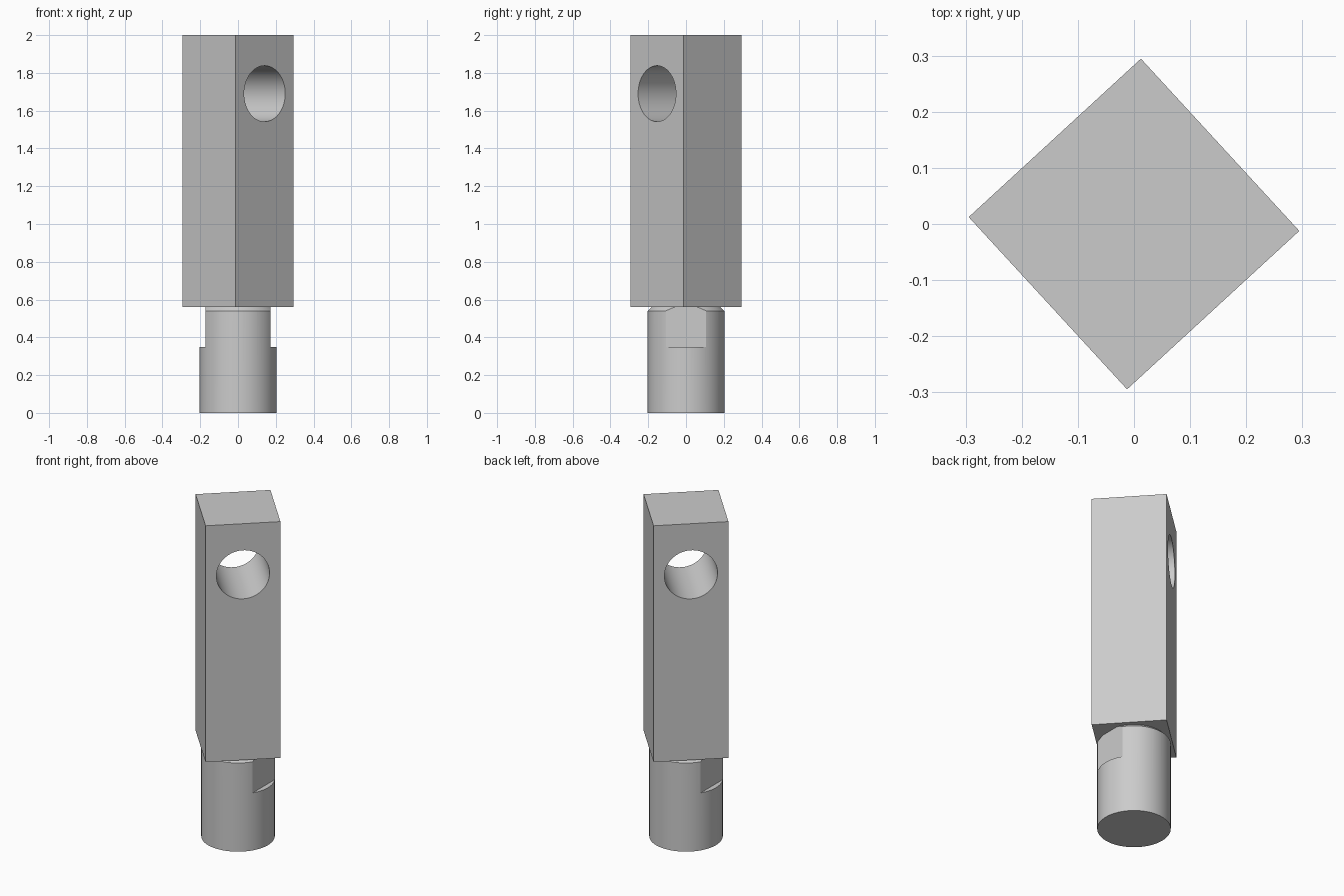
import bpy, math
from mathutils import Vector

if "Cube" in bpy.data.objects:
    bpy.data.objects.remove(bpy.data.objects["Cube"], do_unlink=True)

TURN = math.radians(42.6)
SIDE = 0.417
RADIUS = 0.203
BLOCK_BOTTOM, TOP = 0.56, 2.0
CHAMFER = 0.02
FLAT_X, FLAT_Z = 0.173, 0.35

steel = bpy.data.materials.new("plain grey steel")
steel.use_nodes = True
grey = (0.6, 0.6, 0.6, 1)
steel.diffuse_color = grey
steel.node_tree.nodes["Principled BSDF"].inputs["Base Color"].default_value = grey


def finish(name):
    ob = bpy.context.object
    ob.name = name
    bpy.ops.object.transform_apply(location=False, rotation=True, scale=True)
    ob.data.materials.append(steel)
    return ob


def box(name, size, loc, turn=0):
    bpy.ops.mesh.primitive_cube_add(size=1, location=loc, rotation=(0, 0, turn))
    bpy.context.object.scale = size
    return finish(name)


def rod(name, r1, r2, depth, loc, rot=(0, 0, 0)):
    bpy.ops.mesh.primitive_cone_add(vertices=96, radius1=r1, radius2=r2,
                                    depth=depth, location=loc, rotation=rot)
    return finish(name)


def combine(target, other, operation):
    mod = target.modifiers.new(operation.lower(), "BOOLEAN")
    mod.operation = operation
    mod.solver = "EXACT"
    mod.object = other
    bpy.ops.object.select_all(action="DESELECT")
    target.select_set(True)
    bpy.context.view_layer.objects.active = target
    bpy.ops.object.modifier_apply(modifier=mod.name)
    bpy.data.objects.remove(other, do_unlink=True)


def smooth(ob):
    bpy.ops.object.select_all(action="DESELECT")
    ob.select_set(True)
    bpy.context.view_layer.objects.active = ob
    bpy.ops.object.shade_smooth_by_angle(angle=math.radians(30))


# Square block with a round cross hole through two opposite faces
height = TOP - BLOCK_BOTTOM
block = box("square_block", (SIDE, SIDE, height),
            (0, 0, BLOCK_BOTTOM + height / 2), TURN)
hole = rod("hole_cutter", 0.148, 0.148, 1, (0, 0, 1.69), (math.pi / 2, 0, TURN))
combine(block, hole, "DIFFERENCE")
smooth(block)

# Round shank, with its upper rim chamfered by intersecting a tall cone
shank = rod("round_shank", RADIUS, RADIUS, BLOCK_BOTTOM, (0, 0, BLOCK_BOTTOM / 2))
rim = rod("rim_cutter", RADIUS - CHAMFER + 0.6, RADIUS - CHAMFER, 0.6,
          (0, 0, BLOCK_BOTTOM - 0.3))
combine(shank, rim, "INTERSECT")

# Two wrench flats on opposite sides of the shank
for side in (-1, 1):
    cutter = box("flat_cutter", (0.2, 1, 0.5),
                 (side * (FLAT_X + 0.1), 0, FLAT_Z + 0.25))
    combine(shank, cutter, "DIFFERENCE")
smooth(shank)
